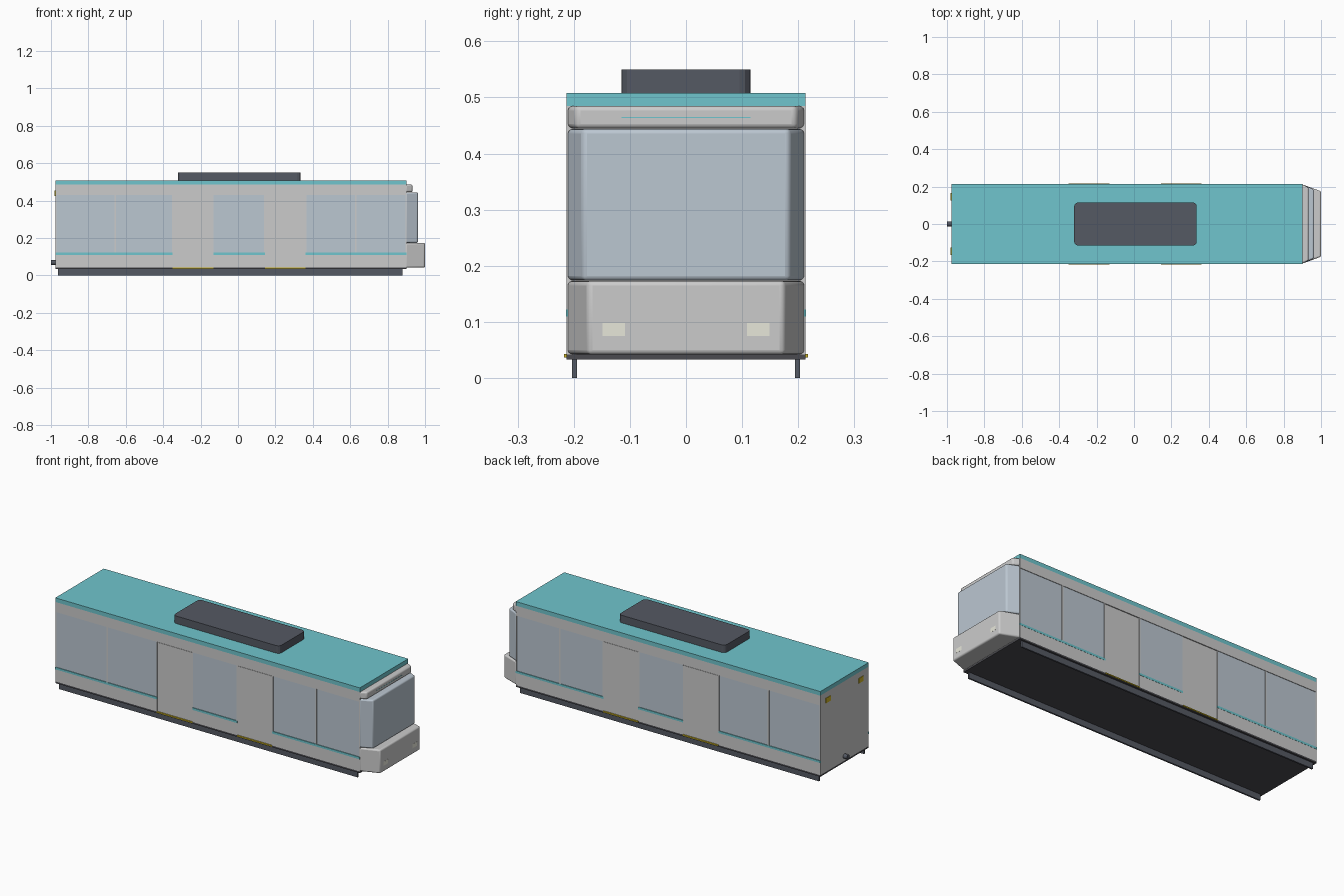
import bpy, bmesh, math

if "Cube" in bpy.data.objects:
    bpy.data.objects.remove(bpy.data.objects["Cube"])


def material(name, rgb):
    m = bpy.data.materials.new(name)
    m.diffuse_color = (*rgb, 1)
    m.use_nodes = True
    m.node_tree.nodes["Principled BSDF"].inputs["Base Color"].default_value = m.diffuse_color
    return m


TEAL = material("teal", (0.16, 0.56, 0.61))
DARK = material("charcoal", (0.09, 0.10, 0.125))
GLASS = material("glass", (0.50, 0.57, 0.64))
YELLOW = material("yellow", (0.60, 0.45, 0.02))
CREAM = material("cream", (0.80, 0.80, 0.70))
BLACK = material("underside", (0.07, 0.07, 0.08))


def prism(name, outline, z0, z1, mat=None):
    bm = bmesh.new()
    low = [bm.verts.new((x, y, z0)) for x, y in outline]
    face = bm.faces.new(low)
    top = bmesh.ops.extrude_face_region(bm, geom=[face])["geom"]
    for v in top:
        if isinstance(v, bmesh.types.BMVert):
            v.co.z = z1
    bmesh.ops.recalc_face_normals(bm, faces=bm.faces)
    me = bpy.data.meshes.new(name)
    bm.to_mesh(me)
    bm.free()
    ob = bpy.data.objects.new(name, me)
    bpy.context.collection.objects.link(ob)
    if mat:
        me.materials.append(mat)
    return ob


def box(name, x0, x1, y0, y1, z0, z1, mat=None):
    return prism(name, [(x0, y0), (x1, y0), (x1, y1), (x0, y1)], z0, z1, mat)


def bevel_smooth(ob, width, segments=3):
    b = ob.modifiers.new("bevel", "BEVEL")
    b.width, b.segments, b.limit_method = width, segments, "ANGLE"
    b.angle_limit = math.radians(20)
    bpy.ops.object.select_all(action="DESELECT")
    ob.select_set(True)
    bpy.context.view_layer.objects.active = ob
    bpy.ops.object.shade_smooth_by_angle(angle=math.radians(30))


REAR, FRONT, W, CORE = -0.977, 0.90, 0.213, 0.208

# Main body core, floor and roof
box("body_core", REAR, FRONT, -CORE, CORE, 0.042, 0.485)
box("floor_plate", REAR, FRONT, -W, W, 0.033, 0.042, BLACK)
box("roof", REAR, FRONT, -W, W, 0.485, 0.508, TEAL)

# Roof unit with rounded plan corners
r, x0, x1, y1 = 0.02, -0.32, 0.335, 0.115
corners = [(x1 - r, y1 - r, 0), (x0 + r, y1 - r, 90), (x0 + r, r - y1, 180), (x1 - r, r - y1, 270)]
outline = [(cx + r * math.cos(math.radians(a + d)), cy + r * math.sin(math.radians(a + d)))
           for cx, cy, a in corners for d in (0, 30, 60, 90)]
prism("roof_unit", outline, 0.508, 0.55, DARK)

# Side walls: bands, pillars, glass, stripes, doors and sills on both sides
bays = [(REAR, -0.35), (-0.13, 0.145), (0.36, FRONT)]
doors = [(-0.35, -0.13), (0.145, 0.36)]
windows = [(REAR + 0.006, -0.661), (-0.653, -0.35), (-0.13, 0.139),
           (0.366, 0.626), (0.634, FRONT - 0.004)]
pillars = [(REAR, REAR + 0.006), (-0.661, -0.653), (-0.354, -0.35),
           (0.139, 0.145), (0.36, 0.366), (0.626, 0.634), (FRONT - 0.004, FRONT)]
for s, side in ((-1, "right"), (1, "left")):
    def side_box(name, xs, depth, z0, z1, mat=None):
        ya, yb = sorted((s * (CORE - 0.004), s * depth))
        return box(f"{side}_{name}", xs[0], xs[1], ya, yb, z0, z1, mat)

    side_box("upper_band", (REAR, FRONT), W, 0.43, 0.485)
    for i, bay in enumerate(bays, 1):
        side_box(f"lower_panel_{i}", bay, W, 0.042, 0.11)
        side_box(f"window_stripe_{i}", bay, W + 0.001, 0.11, 0.122, TEAL)
    for i, p in enumerate(pillars, 1):
        side_box(f"pillar_{i}", p, W, 0.122, 0.43)
    for i, w in enumerate(windows, 1):
        side_box(f"window_{i}", w, CORE + 0.002, 0.122, 0.43, GLASS)
    for i, d in enumerate(doors, 1):
        side_box(f"door_{i}", d, CORE + 0.002, 0.042, 0.427)
        side_box(f"door_sill_{i}", d, 0.217, 0.037, 0.043, YELLOW)
    # Under-body skirt rail
    ya, yb = sorted((s * 0.194, s * 0.203))
    box(f"{side}_skirt", -0.962, 0.88, ya, yb, 0, 0.034, DARK)

# Stepped, tapered nose
for name, tip, half, z0, z1, mat in (("bumper", 1.0, 0.175, 0.042, 0.173, None),
                                     ("windshield", 0.963, 0.184, 0.174, 0.444, GLASS),
                                     ("sign_header", 0.933, 0.196, 0.445, 0.485, None)):
    ob = prism(name, [(FRONT - 0.004, -W), (tip, -half), (tip, half), (FRONT - 0.004, W)], z0, z1, mat)
    bevel_smooth(ob, 0.008)

# Destination strip, headlights and rear marker lights
box("sign_strip", 0.925, 0.934, -0.115, 0.115, 0.463, 0.465, TEAL)
for s, side in ((-1, "right"), (1, "left")):
    ya, yb = sorted((s * 0.109, s * 0.149))
    box(f"{side}_headlight", 0.99, 1.0005, ya, yb, 0.075, 0.098, CREAM)
    ya, yb = sorted((s * 0.125, s * 0.165))
    box(f"{side}_tail_marker", REAR - 0.003, REAR + 0.01, ya, yb, 0.425, 0.453, YELLOW)

# Rear coupler
bpy.ops.mesh.primitive_cylinder_add(vertices=16, radius=0.013, depth=0.035,
                                    location=(-0.9825, 0, 0.068), rotation=(0, math.pi / 2, 0))
coupler = bpy.context.object
coupler.name = "coupler"
coupler.data.materials.append(DARK)
bpy.ops.object.shade_smooth_by_angle(angle=math.radians(30))
